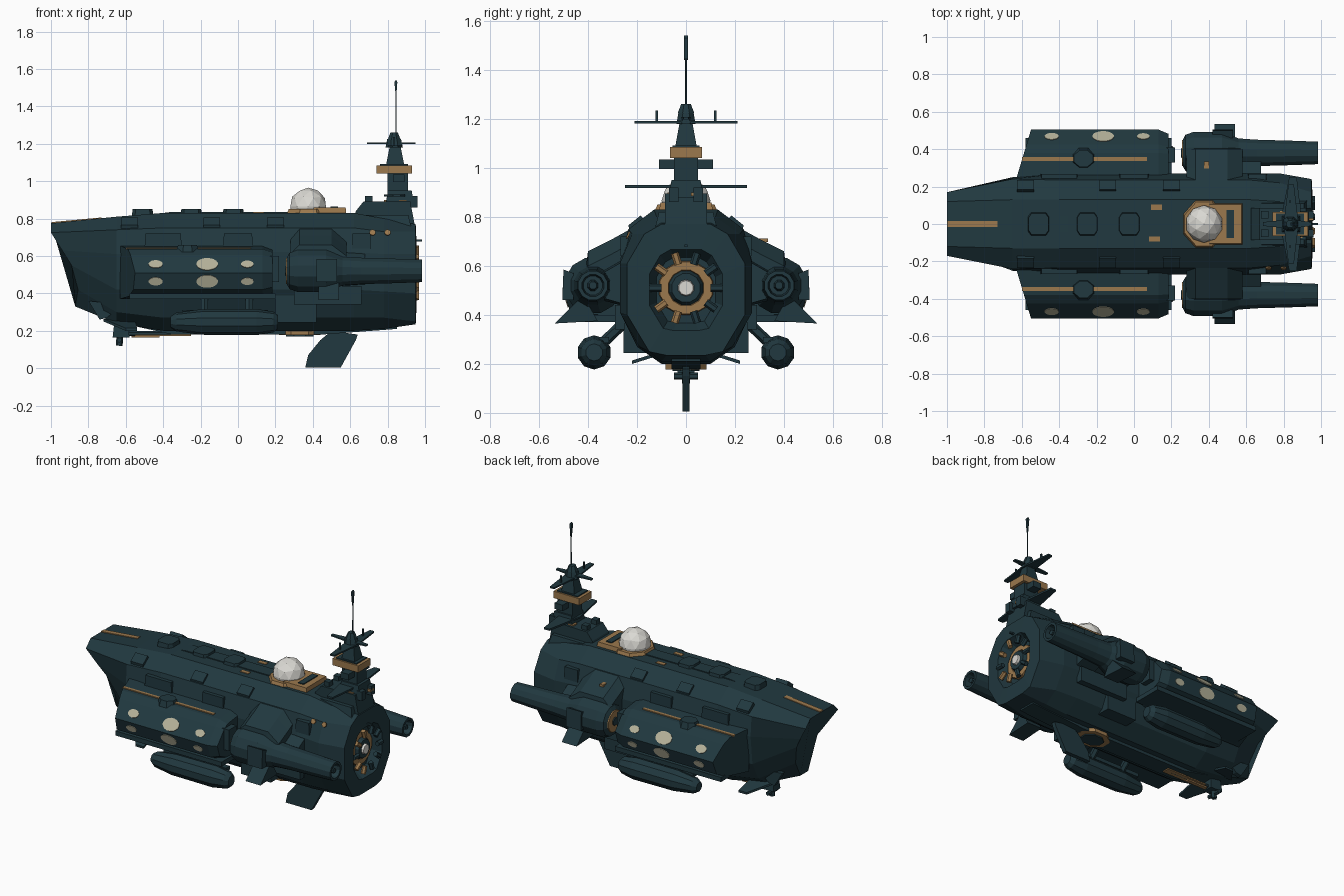
import bpy, bmesh, math
from mathutils import Vector

if "Cube" in bpy.data.objects:
    bpy.data.objects.remove(bpy.data.objects["Cube"])


def material(name, rgb):
    m = bpy.data.materials.new(name)
    m.diffuse_color = (*rgb, 1)
    m.use_nodes = True
    m.node_tree.nodes["Principled BSDF"].inputs["Base Color"].default_value = m.diffuse_color
    return m


TEAL = material("dark_teal", (0.015, 0.040, 0.050))
TAN = material("tan_brass", (0.33, 0.19, 0.075))
WHITE = material("dome_white", (0.70, 0.69, 0.65))
PALE = material("pale_window", (0.46, 0.44, 0.32))


def loft(name, rings, mat=TEAL):
    """Skin a list of equal-length point rings and cap both ends."""
    bm = bmesh.new()
    vr = [[bm.verts.new(p) for p in r] for r in rings]
    n = len(vr[0])
    for a, b in zip(vr, vr[1:]):
        for i in range(n):
            bm.faces.new((a[i], a[(i + 1) % n], b[(i + 1) % n], b[i]))
    bm.faces.new(vr[0][::-1])
    bm.faces.new(vr[-1])
    bmesh.ops.recalc_face_normals(bm, faces=bm.faces)
    me = bpy.data.meshes.new(name)
    bm.to_mesh(me)
    bm.free()
    me.materials.append(mat)
    ob = bpy.data.objects.new(name, me)
    bpy.context.collection.objects.link(ob)
    return ob


def prism(name, pts, axis, a, b, mat=TEAL, taper=1.0):
    """Extrude a 2D outline along an axis from a to b, scaling the far end."""
    cx = sum(p[0] for p in pts) / len(pts)
    cy = sum(p[1] for p in pts) / len(pts)

    def place(p, t, k):
        u, v = cx + (p[0] - cx) * k, cy + (p[1] - cy) * k
        return {"x": (t, u, v), "y": (u, t, v), "z": (u, v, t)}[axis]
    return loft(name, [[place(p, a, 1) for p in pts], [place(p, b, taper) for p in pts]], mat)


def box(name, x, y, z, mat=TEAL, taper=1.0):
    return prism(name, [(x[0], y[0]), (x[1], y[0]), (x[1], y[1]), (x[0], y[1])], "z", *z, mat, taper)


def ngon(cx, cy, rx, ry, n):
    return [(cx + rx * math.cos(math.tau * (i + .5) / n), cy + ry * math.sin(math.tau * (i + .5) / n))
            for i in range(n)]


def lathe(name, profile, cy, cz, n=12, mat=TEAL):
    """Round body along x from (x, radius) pairs."""
    return loft(name, [[(x, u, v) for u, v in ngon(cy, cz, r, r, n)] for x, r in profile], mat)


def beam(name, p, q, r, mat=TEAL, n=6, r2=None):
    p, q = Vector(p), Vector(q)
    rot = (q - p).to_track_quat("Z", "Y")
    return loft(name, [[c + rot @ Vector((u, v, 0)) for u, v in ngon(0, 0, k, k, n)]
                       for c, k in ((p, r), (q, r2 or r))], mat)


def oval(name, c, normal, rx, ry, mat=PALE):
    """Thin oval plate lying on a face, long side along x."""
    c, n = Vector(c), Vector(normal).normalized()
    v = n.cross(Vector((1, 0, 0)))
    return loft(name, [[c + n * t + Vector((a, 0, 0)) + v * b for a, b in ngon(0, 0, rx, ry, 16)]
                       for t in (-.003, .004)], mat)


# hull, ending in a recessed engine well
def section(x, half, k=1.0):
    xs = x if isinstance(x, list) else [x] * len(half)
    right = [(a, y * k, .5 + (z - .5) * k) for a, (y, z) in zip(xs, half)]
    return right + [(a, -y, z) for a, y, z in right[::-1]]


mid = [(.13, .83), (.235, .75), (.27, .62), (.27, .42), (.2, .27), (.1, .2)]
stern = [(.1, .77), (.17, .73), (.24, .61), (.24, .40), (.15, .25), (.08, .235)]
loft("hull", [
    section([-1, -1, -.94, -.89, -.855, -.87], [(.12, .775), (.17, .725), (.14, .63), (.11, .55), (.07, .42), (.04, .33)]),
    section(-.65, [(.13, .81), (.24, .74), (.25, .61), (.23, .42), (.17, .3), (.08, .24)]),
    section(-.4, mid), section(.62, mid),
    section(.78, [(.12, .80), (.22, .73), (.27, .61), (.27, .41), (.19, .27), (.1, .21)]),
    section(.95, stern), section(.955, stern, .62), section(.89, stern, .5)])
prism("bow_stripe", [(-.998, .774), (-.73, .799), (-.73, .806), (-.998, .781)], "y", -.016, .016, TAN)
prism("keel", [(-.62, .24), (-.35, .18), (.45, .18), (.85, .21), (.85, .24), (-.5, .26)], "y", -.06, .06)
box("keel_stripe", (-.55, -.25), (-.025, .025), (.173, .181), TAN)
prism("keel_collar", ngon(.33, 0, .12, .09, 8), "z", .178, .2, TAN)
prism("keel_hatch", ngon(.33, 0, .08, .06, 8), "z", .17, .2)
prism("bottom_fin", [(.36, .005), (.375, .07), (.44, .15), (.5, .2), (.64, .18), (.63, .15), (.55, .005)],
      "y", -.014, .014)
prism("deck_spine", [(-.65, .8), (-.35, .836), (.28, .836), (.28, .8)], "y", -.045, .045)

# deck hatches with clipped corners
for x in (-.51, -.25, -.025):
    prism("deck_hatch", [(x + a * .06, b * .065) for a, b in
                         ((1, .6), (.7, 1), (-.7, 1), (-1, .6), (-1, -.6), (-.7, -1), (.7, -1), (1, -.6))],
          "z", .80, .85, TEAL, .88)
for x, y in ((.12, .09), (.11, -.08)):
    box("deck_mark", (x - .03, x + .03), (y - .014, y + .014), (.826, .834), TAN)

# dome on its collar
bpy.ops.mesh.primitive_ico_sphere_add(subdivisions=2, radius=.1, location=(.375, 0, .865))
dome = bpy.context.object
dome.name = "dome"
dome.data.materials.append(WHITE)
prism("dome_collar", ngon(.375, 0, .125, .14, 8), "z", .82, .85, TAN, .9)
box("dome_platform", (.4, .58), (-.11, .11), (.82, .858), TAN, .95)
box("platform_hatch", (.495, .535), (-.075, .075), (.82, .864))

# tower
prism("tower_base", [(.61, .78), (.63, .84), (.67, .89), (.92, .895), (.95, .74)], "y", -.085, .085)
box("tower_shoulder", (.66, .93), (-.13, .13), (.74, .82), TEAL, .85)
box("tower_column", (.79, .94), (-.07, .07), (.88, .95), TEAL, .85)
box("tower_shaft", (.80, .91), (-.048, .048), (.94, 1.05))
box("tower_collar", (.74, .93), (-.065, .065), (1.04, 1.085), TAN)
box("collar_arm", (.83, .89), (-.11, .11), (.995, 1.035))
box("collar_roof", (.76, .91), (-.055, .055), (1.08, 1.092))
box("tower_neck", (.79, .89), (-.045, .045), (1.08, 1.18), TEAL, .6)
prism("tower_head", ngon(.835, 0, .05, .042, 8), "z", 1.18, 1.225, TEAL, .8)
prism("head_cap", ngon(.835, 0, .036, .036, 8), "z", 1.225, 1.26, TEAL, .6)
beam("antenna", (.845, 0, 1.25), (.845, 0, 1.54), .004, r2=.003)
prism("antenna_blade", [(.845, 1.44), (.836, 1.53), (.845, 1.54), (.852, 1.53)], "y", -.008, .008)
prism("head_vane", [(.69, -.01), (.835, -.025), (.95, -.01), (.95, .01), (.835, .025), (.69, .01)],
      "z", 1.198, 1.207)
box("rear_spike", (.93, .985), (-.006, .006), (.678, .688))
for s in (1, -1):
    prism("upper_blade", [(.80, 0), (.88, 0), (.855, s * .21), (.825, s * .21)], "z", 1.181, 1.191)
    prism("lower_blade", [(.78, 0), (.90, 0), (.87, s * .25), (.83, s * .25)], "z", .918, .93)
    box("blade_post", (.83, .84), (s * .12 - .005, s * .12 + .005), (1.185, 1.235))
    for x in (.71, .95):
        box("column_vent", (x - .03, x + .01), (s * .05 - .02, s * .05 + .02), (.86, .92))

# stern engine inside the well
lathe("engine_ring", [(.88, .115), (.91, .11), (.91, .075), (.895, .07)], 0, .51, 12, TAN)
lathe("engine_throat", [(.88, .08), (.93, .06)], 0, .51, 12)
lathe("engine_glow", [(.9, .042), (.945, .03)], 0, .51, 10, WHITE)
for i in range(10):
    a = math.tau * i / 10
    d = Vector((0, math.cos(a), math.sin(a)))
    brass = i in (3, 4, 6, 7)
    beam("rim_brass" if brass else "rim_clamp", Vector((.954, 0, .51)) + d * .1, Vector((.954, 0, .51)) + d * .15,
         .016, TAN if brass else TEAL)

SPONSON = [(.24, .655), (.38, .637), (.425, .605), (.505, .51), (.475, .42), (.40, .385), (.24, .37)]
for s in (1, -1):
    # side sponson with stripe and windows
    loft("sponson", [[(-.63 + (y - .24) * .3, s * y, z) for y, z in SPONSON],
                     [(.13, s * y, z) for y, z in SPONSON],
                     [(.185, s * (.35 + (y - .35) * .85), .51 + (z - .51) * .85) for y, z in SPONSON]])
    box("sponson_stripe", (-.6, .07), (s * .348 - .01, s * .348 + .01), (.636, .646), TAN)
    prism("sponson_turret", ngon(-.27, s * .35, .068, .06, 8), "z", .62, .66, TEAL, .8)
    box("sponson_tail", (.15, .22), (s * .37 - .04, s * .37 + .04), (.46, .6))
    for x, rx, ry in ((-.44, .038, .027), (-.165, .058, .042), (.05, .034, .024)):
        oval("upper_window", (x, s * .467, .555), (0, s * .095, .08), rx, ry)
        oval("lower_window", (x, s * .490, .465), (0, s * .09, -.03), rx, ry * .85)
    box("sponson_ledge", (-.58, .2), (s * .36 - .1, s * .36 + .1), (.37, .4))

    # engine nacelle
    lathe("nacelle", [(.262, .075), (.275, .1), (.32, .117), (.47, .117), (.56, .08), (.66, .073),
                      (.86, .067), (.985, .062), (.985, .046), (.93, .04)], s * .38, .52, 12)
    lathe("nacelle_intake", [(.256, .07), (.265, .075)], s * .38, .52, 12, TAN)
    lathe("intake_hub", [(.25, .025), (.265, .035)], s * .38, .52, 8)
    lathe("nozzle_core", [(.92, .025), (.975, .016)], s * .38, .52, 8)
    loft("nacelle_shoulder", [[(x, s * y, z) for y, z in ((.2, .765 - d), (.3, .71 - d), (.40, .66 - d), (.42, .5),
                                                          (.2, .42))]
                              for x, d in ((.28, .05), (.33, 0), (.5, 0), (.58, .06))])
    prism("rear_fairing", [(s * .2, .66), (s * .34, .58), (s * .34, .46), (s * .2, .42)], "x", .55, .68, TEAL, .9)
    prism("nacelle_fin", [(s * .42, .48), (s * .535, .365), (s * .36, .375)], "x", .43, .54)
    prism("nacelle_rib", [(s * .46, .57), (s * .50, .585), (s * .505, .46), (s * .46, .46)], "x", .42, .53)
    box("lower_block", (.2, .42), (s * .2 - .055, s * .2 + .055), (.245, .4))
    box("rear_skirt", (.3, .66), (s * .27 - .02, s * .27 + .02), (.34, .44))

    # hanging pod with struts
    lathe("hanging_pod", [(-.36, .03), (-.33, .05), (-.2, .068), (.1, .07), (.19, .055), (.215, .035)],
          s * .375, .247, 10)
    for x in (-.18, .06):
        beam("pod_strut", (x, s * .34, .285), (x, s * .23, .39), .022)
    box("pod_rail", (-.3, .16), (s * .335 - .02, s * .335 + .02), (.285, .31))

    # bow planes
    loft("bow_plane", [[(x, s * y, z + t) for x, y, z in ((-.72, .06, .25), (-.55, .06, .25), (-.54, .22, .2),
                                                          (-.6, .22, .2))] for t in (0, .014)])
    prism("bow_skeg", [(-.8, .36), (-.62, .34), (-.7, .27), (-.74, .26)], "y", s * .1, s * .13)

    # small plates along the deck edge and hull side
    for x in (-.58, -.14, .2):
        prism("edge_hatch", [(s * .17, .785), (s * .185, .806), (s * .235, .766), (s * .23, .74)],
              "x", x - .045, x + .045)
    for x, w in ((-.4, .1), (0, .08), (.66, .05)):
        box("side_panel", (x - w, x + w), (s * .25 - .018, s * .25 + .018), (.64, .72), TEAL, .94)

# loose brass marks
for x in (.72, .8):
    oval("side_mark", (x, -.236, .725), (0, -.9, .4), .016, .016, TAN)
box("shoulder_mark", (.375, .4), (.285, .335), (.697, .712), TAN)
for x, y in ((.78, .05), (.86, -.055), (.92, .04)):
    box("tower_brass", (x, x + .04), (y - .02, y + .02), (.885, .9), TAN)

# gear hanging under the bow
box("bow_gear", (-.67, -.58), (-.035, .035), (.165, .25), TEAL, .8)
beam("gear_leg", (-.63, 0, .2), (-.635, 0, .12), .018)
beam("gear_axle", (-.635, -.05, .15), (-.635, .05, .15), .014)
beam("gear_boom", (-.62, 0, .185), (-.3, 0, .185), .013)
box("gear_brass", (-.57, -.42), (-.012, .012), (.163, .172), TAN)
